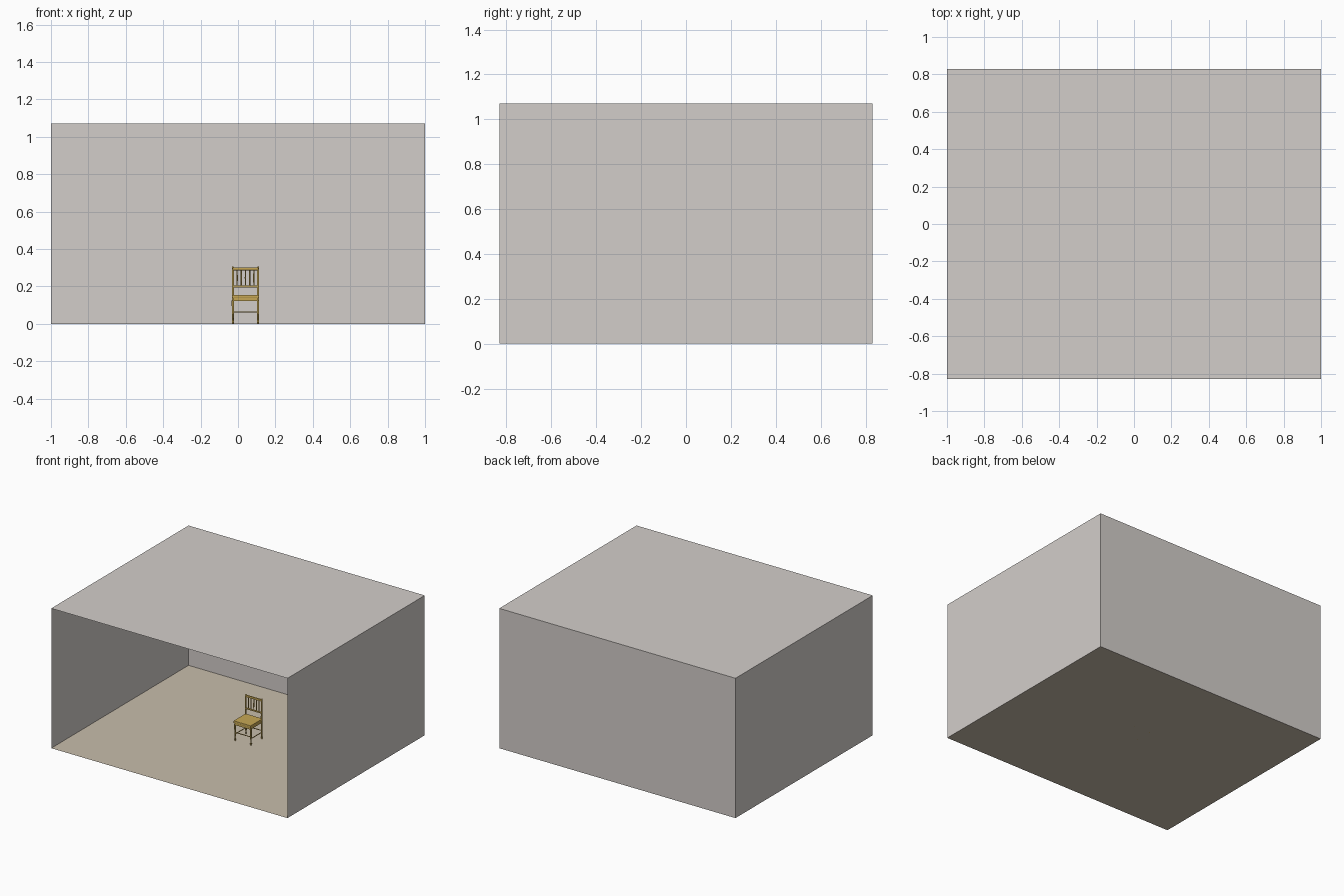
import bpy, bmesh, math
from mathutils import Vector

if "Cube" in bpy.data.objects:
    bpy.data.objects.remove(bpy.data.objects["Cube"])


def material(name, rgb):
    m = bpy.data.materials.new(name)
    m.diffuse_color = (*rgb, 1)
    m.use_nodes = True
    m.node_tree.nodes["Principled BSDF"].inputs["Base Color"].default_value = m.diffuse_color
    return m


WALL = material("warm grey plaster", (0.65, 0.615, 0.59))
FLOOR = material("pale tan floor", (0.58, 0.51, 0.41))
WOOD = material("golden wood", (0.57, 0.39, 0.09))


def finish(name, bm, mat, smooth=False):
    me = bpy.data.meshes.new(name)
    bm.to_mesh(me)
    bm.free()
    me.materials.append(mat)
    ob = bpy.data.objects.new(name, me)
    bpy.context.collection.objects.link(ob)
    if smooth:
        bpy.ops.object.select_all(action='DESELECT')
        ob.select_set(True)
        bpy.context.view_layer.objects.active = ob
        bpy.ops.object.shade_smooth_by_angle(angle=math.radians(40))
    return ob


def box(name, lo, hi, mat, bevel=0.0):
    bm = bmesh.new()
    bmesh.ops.create_cube(bm, size=1)
    for v in bm.verts:
        v.co = Vector([(a + b) / 2 + c * (b - a) for a, b, c in zip(lo, hi, v.co)])
    if bevel:
        bmesh.ops.bevel(bm, geom=bm.edges[:], offset=bevel, segments=2,
                        profile=0.5, affect='EDGES')
    return finish(name, bm, mat)


def turned(name, a, b, profile, mat=WOOD, sides=10):
    """Round bar from a to b; profile is a list of (fraction, radius)."""
    a, b = Vector(a), Vector(b)
    q = (b - a).to_track_quat('Z', 'Y')
    bm = bmesh.new()
    rings = []
    for t, r in profile:
        c = a.lerp(b, t)
        rings.append([bm.verts.new(c + q @ Vector((
            r * math.cos(2 * math.pi * i / sides),
            r * math.sin(2 * math.pi * i / sides), 0))) for i in range(sides)])
    for r0, r1 in zip(rings, rings[1:]):
        for i in range(sides):
            j = (i + 1) % sides
            bm.faces.new((r0[i], r0[j], r1[j], r1[i]))
    bm.faces.new(rings[0][::-1])
    bm.faces.new(rings[-1])
    return finish(name, bm, mat, True)


# Room: thin shell with an open front
X, Y, H = 1.0, 0.83, 1.07
bm = bmesh.new()
bmesh.ops.create_cube(bm, size=1)
for v in bm.verts:
    v.co = Vector((v.co.x * 2 * X, v.co.y * 2 * Y, (v.co.z + 0.5) * H))
bm.normal_update()
bmesh.ops.delete(bm, geom=[f for f in bm.faces if f.normal.y < -0.5 or f.normal.z < -0.5],
                 context='FACES')
finish("walls_and_ceiling", bm, WALL)

# Floor
bm = bmesh.new()
bm.faces.new([bm.verts.new(p) for p in ((-X, -Y, 0), (X, -Y, 0), (X, Y, 0), (-X, Y, 0))])
finish("floor", bm, FLOOR)

# Chair
CX, HW = 0.04, 0.067          # centre and half spacing of the legs
YF, YB = 0.004, 0.132         # front and back leg lines
box("seat", (CX - 0.073, YF - 0.012, 0.138), (CX + 0.073, YB + 0.006, 0.155), WOOD, 0.003)
box("seat_apron", (CX - 0.068, YF - 0.007, 0.122), (CX + 0.068, YB + 0.003, 0.139), WOOD)

for s, side in ((-1, "left"), (1, "right")):
    x = CX + s * HW
    # turned front leg
    turned("front_leg_" + side, (x, YF, 0), (x, YF, 0.125),
           [(0, 0.004), (0.1, 0.006), (0.2, 0.004), (0.45, 0.0055),
            (0.8, 0.0065), (1, 0.0065)])
    # back leg and post in one, with a small knob on top
    turned("back_leg_" + side, (x, YB + 0.004, 0), (x, YB, 0.15),
           [(0, 0.0045), (0.4, 0.006), (1, 0.006)])
    turned("back_post_" + side, (x, YB, 0.145), (x, YB + 0.003, 0.305),
           [(0, 0.006), (0.9, 0.0055), (0.93, 0.004), (0.96, 0.0065), (1, 0.004)])
    # side stretcher
    turned("side_stretcher_" + side, (x, YF, 0.05), (x, YB + 0.002, 0.05),
           [(0, 0.0028), (0.5, 0.0035), (1, 0.0028)], sides=8)

# front and back stretchers
for name, y in (("front_stretcher", YF), ("back_stretcher", YB + 0.002)):
    turned(name, (CX - HW, y, 0.063), (CX + HW, y, 0.063),
           [(0, 0.0028), (0.5, 0.0035), (1, 0.0028)], sides=8)

# back rails and spindles
box("top_rail", (CX - HW, YB - 0.003, 0.286), (CX + HW, YB + 0.007, 0.301), WOOD, 0.002)
box("lower_rail", (CX - HW, YB - 0.004, 0.194), (CX + HW, YB + 0.006, 0.204), WOOD, 0.002)
for i in range(5):
    x = CX + (i - 2) * 0.0225
    turned("back_spindle_%d" % (i + 1), (x, YB + 0.001, 0.2), (x, YB + 0.002, 0.29),
           [(0, 0.003), (0.5, 0.004), (1, 0.003)], sides=8)
